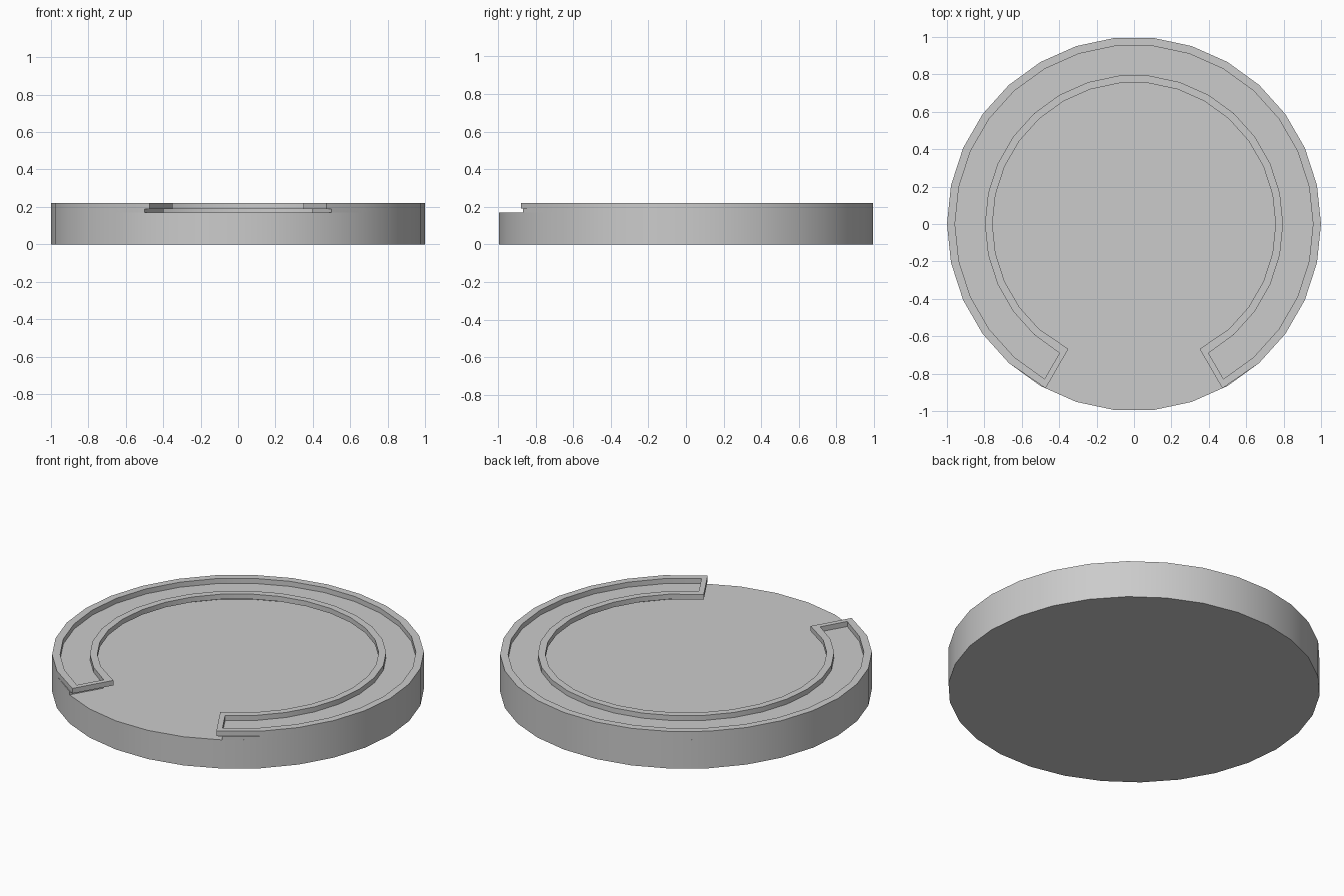
import bpy, bmesh
from math import radians, cos, sin

if "Cube" in bpy.data.objects:
    bpy.data.objects.remove(bpy.data.objects["Cube"])

SIDES = 30
STEP = 360 / SIDES
Z_DISC, Z_FLOOR, Z_TOP = 0.17, 0.19, 0.22


def finish(bm, name):
    bmesh.ops.remove_doubles(bm, verts=bm.verts, dist=1e-5)
    bmesh.ops.recalc_face_normals(bm, faces=bm.faces)
    mesh = bpy.data.meshes.new(name)
    bm.to_mesh(mesh)
    bm.free()
    obj = bpy.data.objects.new(name, mesh)
    bpy.context.collection.objects.link(obj)
    bpy.ops.object.select_all(action='DESELECT')
    obj.select_set(True)
    bpy.context.view_layer.objects.active = obj
    bpy.ops.object.shade_smooth_by_angle(angle=radians(30))
    return obj


def polar(r, deg):
    return r * cos(radians(deg)), r * sin(radians(deg))


def arc(r, extend):
    """300 degree arc open at the front; both ends pushed along the facet by extend."""
    pts = [polar(r, -60 + i * STEP) for i in range(26)]
    t = extend / (r * sin(radians(STEP)))
    for i, nxt in ((0, -60 - STEP), (-1, 240 + STEP)):
        a, b = pts[i], polar(r, nxt)
        pts[i] = (a[0] + (b[0] - a[0]) * t, a[1] + (b[1] - a[1]) * t)
    return pts


def c_outline(r_out, r_in, extend=0.0):
    return arc(r_out, extend) + arc(r_in, extend)[::-1]


# base disc
bm = bmesh.new()
bottom = [bm.verts.new((*polar(1, i * STEP), 0)) for i in range(SIDES)]
top = [bm.verts.new((*polar(1, i * STEP), Z_DISC)) for i in range(SIDES)]
bm.faces.new(bottom[::-1])
bm.faces.new(top)
for i in range(SIDES):
    j = (i + 1) % SIDES
    bm.faces.new((bottom[i], bottom[j], top[j], top[i]))
finish(bm, "base_disc")

# C-shaped channel: recessed foot, overhanging lip, sunken floor
foot = c_outline(1.0, 0.797)
lip = c_outline(1.0, 0.757, 0.03)
well = c_outline(0.957, 0.797)
levels = [(foot, Z_DISC), (foot, Z_FLOOR), (lip, Z_FLOOR),
          (lip, Z_TOP), (well, Z_TOP), (well, Z_FLOOR)]
bm = bmesh.new()
loops = [[bm.verts.new((x, y, z)) for x, y in pts] for pts, z in levels]
n = len(foot)
for a, b in zip(loops, loops[1:]):
    for i in range(n):
        j = (i + 1) % n
        bm.faces.new((a[i], a[j], b[j], b[i]))
floor = loops[-1]
for i in range(n // 2 - 1):
    bm.faces.new((floor[i], floor[i + 1], floor[n - 2 - i], floor[n - 1 - i]))
finish(bm, "channel_rim")
